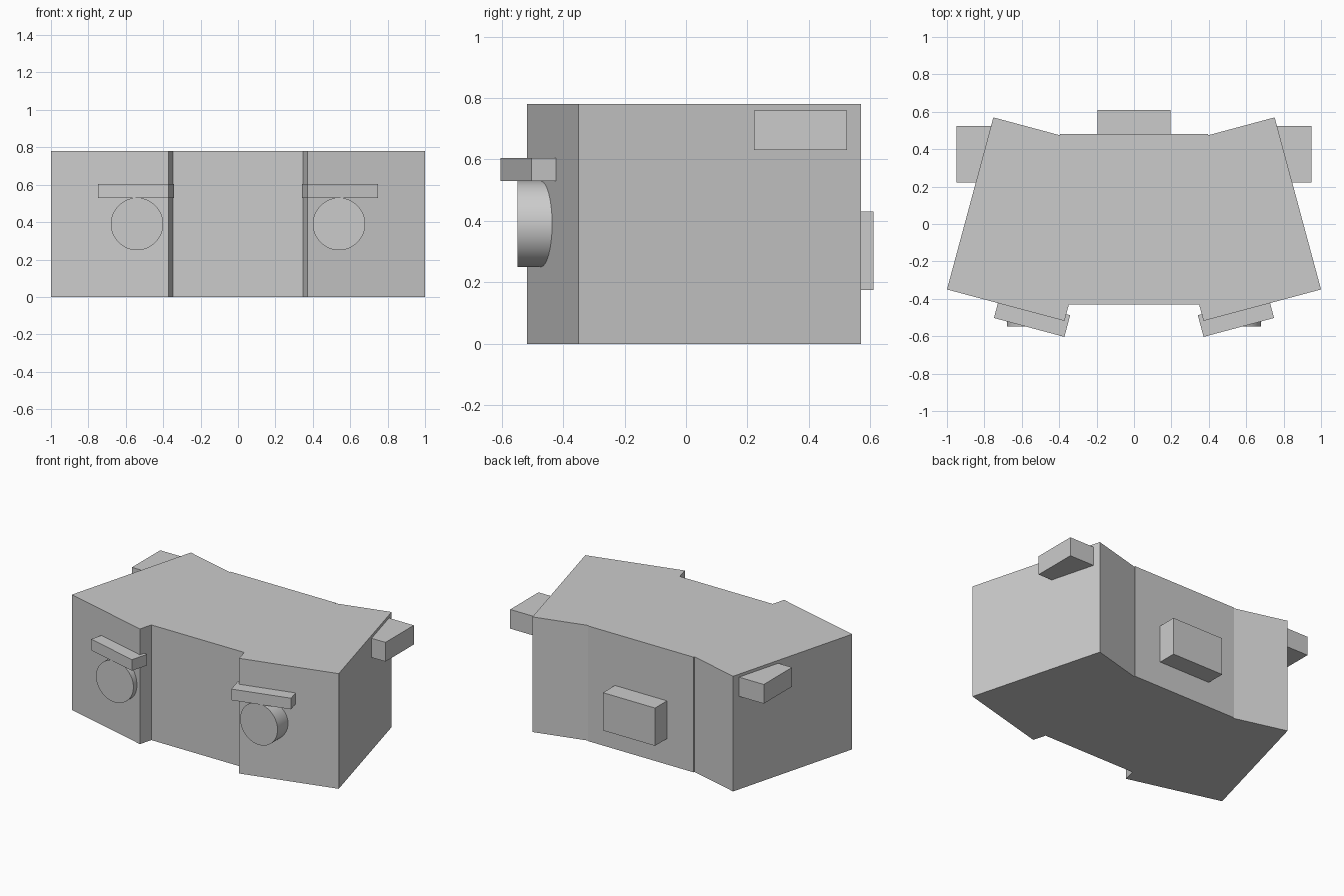
import bpy
import bmesh
from math import radians
from mathutils import Matrix, Vector

old = bpy.data.objects.get("Cube")
if old:
    bpy.data.objects.remove(old, do_unlink=True)

grey = bpy.data.materials.new("plain_grey")
grey.use_nodes = True
grey.diffuse_color = (0.6, 0.6, 0.6, 1)
grey.node_tree.nodes["Principled BSDF"].inputs["Base Color"].default_value = (0.6, 0.6, 0.6, 1)


def finish(name, bm):
    bmesh.ops.recalc_face_normals(bm, faces=bm.faces)
    mesh = bpy.data.meshes.new(name)
    bm.to_mesh(mesh)
    bm.free()
    mesh.materials.append(grey)
    obj = bpy.data.objects.new(name, mesh)
    bpy.context.collection.objects.link(obj)
    return obj


def box(name, centre, size, turn=0):
    bm = bmesh.new()
    matrix = (Matrix.Translation(centre) @ Matrix.Rotation(radians(turn), 4, "Z")
              @ Matrix.Diagonal((*size, 1)))
    bmesh.ops.create_cube(bm, size=1, matrix=matrix)
    return finish(name, bm)


# Body: a mirrored outline with two angled side wings, raised into a prism
half = [(0.348, -0.43), (0.372, -0.518), (1, -0.35),
        (0.752, 0.57), (0.395, 0.474), (0.395, 0.482)]
outline = half + [(-x, y) for x, y in reversed(half)]
bm = bmesh.new()
base = bm.faces.new([bm.verts.new((x, y, 0)) for x, y in outline])
raised = bmesh.ops.extrude_face_region(bm, geom=[base], use_keep_orig=True)
top = [v for v in raised["geom"] if isinstance(v, bmesh.types.BMVert)]
bmesh.ops.translate(bm, verts=top, vec=Vector((0, 0, 0.78)))
finish("body", bm)

# Paired details on the wings
for side, s in (("left", 1), ("right", -1)):
    box(side + "_brow", (s * 0.545, -0.495, 0.567), (0.39, 0.12, 0.075), s * 15)
    box(side + "_ear", (s * 0.825, 0.373, 0.695), (0.25, 0.303, 0.13))

    # Round eye facing straight forward
    bm = bmesh.new()
    bmesh.ops.create_cone(bm, cap_ends=True, segments=48, radius1=0.14, radius2=0.14, depth=0.2,
                          matrix=Matrix.Translation((s * 0.54, -0.448, 0.39))
                          @ Matrix.Rotation(radians(90), 4, "X"))
    eye = finish(side + "_eye", bm)
    for face in eye.data.polygons:
        face.use_smooth = len(face.vertices) == 4
    for edge in eye.data.edges:
        a, b = (eye.data.vertices[i].co for i in edge.vertices)
        edge.use_edge_sharp = abs(a.y - b.y) < 0.01

# Block on the back
box("back_block", (0, 0.53, 0.303), (0.39, 0.16, 0.256))
